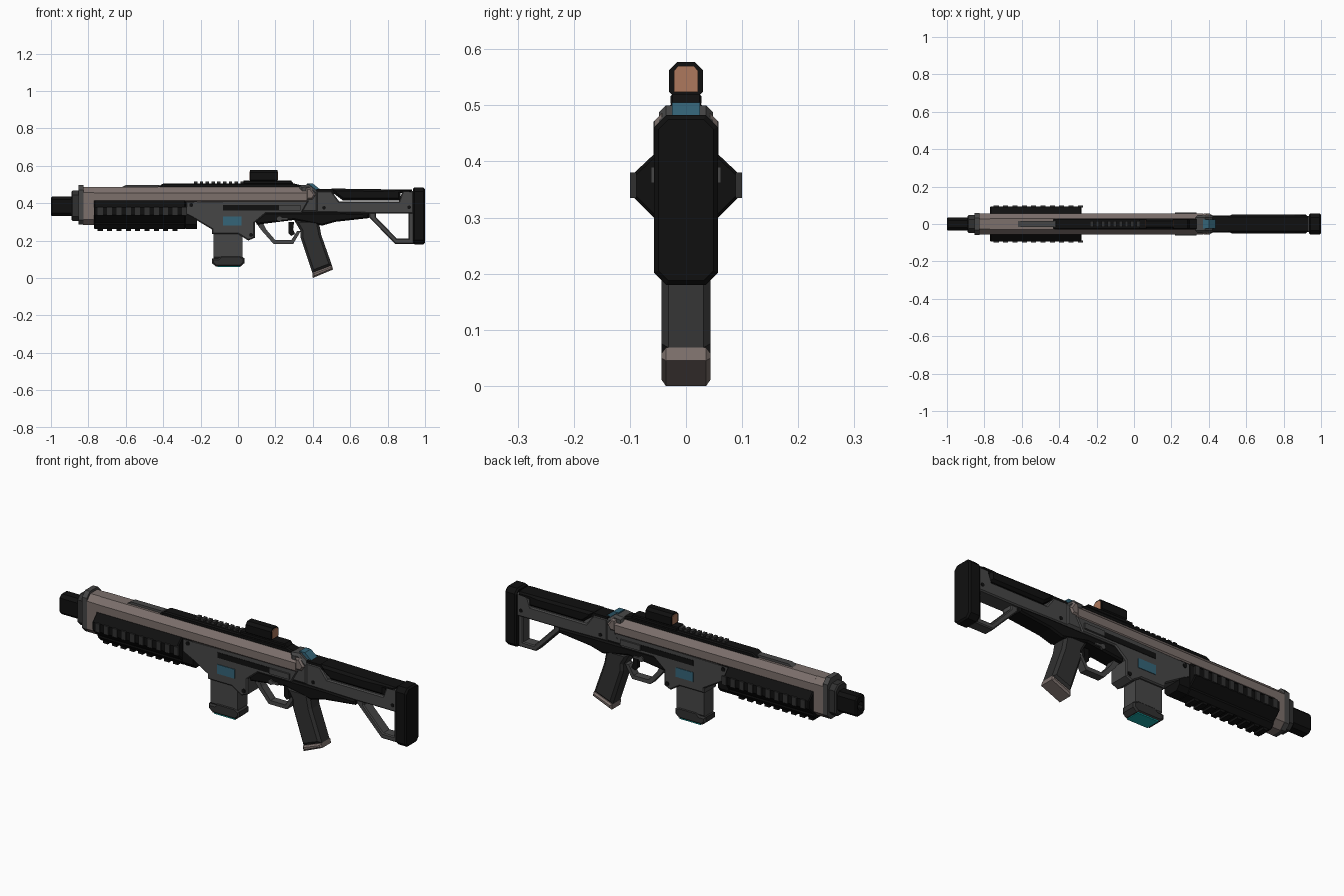
import bpy, bmesh, math
from mathutils import Matrix

if "Cube" in bpy.data.objects:
    bpy.data.objects.remove(bpy.data.objects["Cube"])

def mat(name, r, g, b):
    m = bpy.data.materials.new(name)
    m.diffuse_color = (r, g, b, 1)
    m.use_nodes = True
    m.node_tree.nodes["Principled BSDF"].inputs["Base Color"].default_value = m.diffuse_color
    return m

BLACK = mat("black", .005, .005, .005)
DARK = mat("dark_grey", .03, .03, .03)
GREY = mat("mid_grey", .062, .062, .062)
TAN = mat("warm_grey", .2, .16, .148)
LENS = mat("amber_lens", .42, .19, .11)
BLUE = mat("blue_glass", .035, .13, .19)
TEAL = mat("teal_light", .01, .4, .4)

def finish(name, bm, m):
    bmesh.ops.recalc_face_normals(bm, faces=bm.faces)
    me = bpy.data.meshes.new(name)
    bm.to_mesh(me)
    bm.free()
    me.materials.append(m)
    ob = bpy.data.objects.new(name, me)
    bpy.context.collection.objects.link(ob)
    return ob

def prism(bm, pts, vec):
    """Extrude a closed loop of 3D points along vec."""
    f = bm.faces.new([bm.verts.new(p) for p in pts])
    ext = bmesh.ops.extrude_face_region(bm, geom=[f])["geom"]
    bmesh.ops.translate(bm, vec=vec, verts=[v for v in ext if isinstance(v, bmesh.types.BMVert)])

def plate(name, pts, half, m, chamfer=0, y=0):
    """Side profile (x, z) with thickness across y and chamfered rims."""
    bm = bmesh.new()
    prism(bm, [(x, y - half, z) for x, z in pts], (0, 2 * half, 0))
    if chamfer:
        rims = [e for e in bm.edges if abs(e.verts[0].co.y - e.verts[1].co.y) < 1e-6]
        bmesh.ops.bevel(bm, geom=rims, offset=chamfer, segments=1, affect='EDGES')
    return finish(name, bm, m)

def section(name, half_pts, x0, x1, m, chamfer=0):
    """Mirrored cross-section (y, z) run along x."""
    bm = bmesh.new()
    loop = [(y, z) for y, z in half_pts] + [(-y, z) for y, z in reversed(half_pts)]
    prism(bm, [(x0, y, z) for y, z in loop], (x1 - x0, 0, 0))
    if chamfer:
        ends = [e for e in bm.edges if abs(e.verts[0].co.x - e.verts[1].co.x) < 1e-6]
        bmesh.ops.bevel(bm, geom=ends, offset=chamfer, segments=1, affect='EDGES')
    return finish(name, bm, m)

def boxes(name, items, m):
    """Several boxes (x0, x1, y0, y1, z0, z1) in one object."""
    bm = bmesh.new()
    for x0, x1, y0, y1, z0, z1 in items:
        prism(bm, [(x0, y0, z0), (x1, y0, z0), (x1, y0, z1), (x0, y0, z1)], (0, y1 - y0, 0))
    return finish(name, bm, m)

def both(x0, x1, y0, y1, z0, z1):
    return [(x0, x1, y0, y1, z0, z1), (x0, x1, -y1, -y0, z0, z1)]

def pins(name, spots, half, r, m):
    bm = bmesh.new()
    for x, z in spots:
        bmesh.ops.create_cone(bm, cap_ends=True, segments=8, radius1=r, radius2=r, depth=2 * half,
                              matrix=Matrix.Translation((x, 0, z)) @ Matrix.Rotation(math.pi / 2, 4, 'X'))
    return finish(name, bm, m)

def octo(w, z0, z1, c):
    return [(w - c, z1), (w, z1 - c), (w, z0 + c), (w - c, z0)]

# Muzzle: hollow octagonal tip and stepped collars
muzzle = section("muzzle", octo(.036, .33, .435, .016), -1, -.88, BLACK, .006)
bore = section("bore_cutter", octo(.02, .362, .402, .011), -1.05, -.93, BLACK)
bore.hide_render = True
bore.hide_set(True)
cut = muzzle.modifiers.new("bore", 'BOOLEAN')
cut.operation = 'DIFFERENCE'
cut.object = bore
section("muzzle_collar", octo(.048, .305, .468, .024), -.89, -.84, DARK, .006)
section("front_plate", octo(.058, .285, .497, .026), -.852, -.825, GREY)

# Upper shell with full-height nose
section("shell_nose", octo(.057, .283, .485, .029), -.828, -.77, TAN)
section("upper_shell", [(.03, .485), (.057, .455), (.057, .415), (.045, .40)], -.77, .37, TAN)
plate("shell_tail", [(.36, .415), (.36, .485), (.39, .485), (.42, .445), (.40, .415)], .056, TAN, .012)
plate("receiver_end", [(.33, .35), (.33, .495), (.38, .50), (.43, .46), (.43, .35)], .048, GREY, .012)

# Handguard with side and bottom ribs
section("handguard", [(.05, .42), (.058, .412), (.094, .378), (.094, .337), (.052, .295),
                      (.052, .285), (.032, .262)], -.77, -.28, BLACK, .005)
section("handguard_tail", [(.052, .41), (.052, .285), (.032, .262)], -.28, -.22, BLACK)
ribs, keels = [], []
for i in range(10):
    x = -.75 + i * .05
    ribs += both(x, x + .027, .088, .1, .335, .38)
    keels.append((x, x + .027, -.032, .032, .25, .27))
boxes("handguard_side_ribs", ribs, DARK)
boxes("handguard_bottom_ribs", keels[:-1], BLACK)

# Lower receiver and magazine well
plate("lower_receiver", [(-.28, .41), (-.28, .34), (-.24, .32), (-.14, .26), (-.14, .235), (0, .235),
                         (.055, .20), (.09, .215), (.09, .295), (.15, .345), (.34, .345), (.38, .415),
                         (.3, .42)], .053, GREY, .006)
plate("trigger_housing", [(.08, .35), (.53, .35), (.70, .345), (.70, .32), (.52, .30), (.45, .28),
                          (.3, .31), (.10, .285)], .046, BLACK, .008)
boxes("side_slot", both(-.08, .22, .05, .055, .362, .39), BLACK)
boxes("bolt_cover", both(.22, .335, .05, .062, .362, .39), GREY)
boxes("side_window", both(-.08, .02, .05, .056, .28, .328), BLUE)
pins("receiver_pins", [(-.25, .39), (.07, .23)], .057, .011, BLACK)
pins("selector_hub", [(.222, .315)], .053, .014, GREY)
boxes("selector_lever", both(.222, .265, .044, .053, .309, .321), GREY)

# Magazine
section("magazine", octo(.04, .10, .30, .012), -.13, .025, GREY)
plate("magazine_base", [(-.14, .08), (-.12, .062), (.015, .062), (.035, .08), (.035, .105), (.01, .12),
                        (-.09, .12), (-.105, .105), (-.14, .105)], .044, DARK, .008)
boxes("magazine_light", [(-.11, .01, -.038, .038, .058, .075)], TEAL)

# Trigger, guard and grip
plate("trigger_guard", [(.10, .29), (.125, .255), (.19, .182), (.295, .182), (.335, .25), (.315, .25),
                        (.285, .202), (.20, .202), (.15, .26), (.135, .29)], .02, GREY)
plate("trigger", [(.27, .30), (.30, .30), (.295, .26), (.305, .235), (.285, .225), (.27, .24)], .01, BLACK)
plate("grip", [(.30, .31), (.43, .31), (.445, .23), (.502, .068), (.397, .028), (.335, .215),
               (.335, .25)], .044, DARK, .013)
plate("grip_cap", [(.397, .028), (.502, .068), (.508, .045), (.40, 0)], .044, TAN, .008)

# Stock: beam, cheek rest, open strut, butt pad
plate("stock_beam", [(.42, .35), (.42, .465), (.50, .465), (.54, .41), (.86, .41), (.88, .465), (.94, .465),
                     (.94, .345), (.70, .345)], .044, GREY, .006)
plate("cheek_rest", [(.50, .478), (.93, .472), (.93, .455), (.87, .455), (.87, .415), (.56, .415),
                     (.52, .445)], .05, BLACK, .012)
boxes("stock_spine", [(.42, .52, -.04, .04, .45, .475)], BLACK)
plate("stock_strut", [(.70, .35), (.70, .325), (.84, .182), (.94, .182), (.94, .35), (.912, .35),
                      (.912, .21), (.85, .21), (.738, .325), (.738, .35)], .03, GREY, .005)
pins("stock_pins", [(.46, .375), (.915, .378)], .046, .01, BLACK)
section("butt_pad", octo(.057, .18, .483, .022), .935, 1, BLACK, .008)

# Top rail, front ramp and rear window
plate("top_rail", [(-.44, .48), (-.40, .505), (.30, .505), (.36, .49), (.36, .48)], .03, BLACK, .006)
boxes("rail_teeth", [(-.235 + i * .031, -.217 + i * .031, -.016, .016, .50, .517) for i in range(9)], DARK)
plate("front_ramp", [(-.63, .48), (-.60, .497), (-.42, .497), (-.40, .48)], .017, GREY)
plate("rear_window", [(.37, .47), (.37, .505), (.40, .505), (.437, .475), (.435, .46)], .025, BLUE)

# Sight
plate("sight_base", [(.03, .50), (.03, .52), (.285, .52), (.30, .50)], .028, BLACK, .004)
section("sight_body", octo(.03, .51, .577, .014), .065, .21, BLACK)
section("sight_lens", [(.014, .57), (.021, .562), (.021, .524)], .062, .213, LENS)
